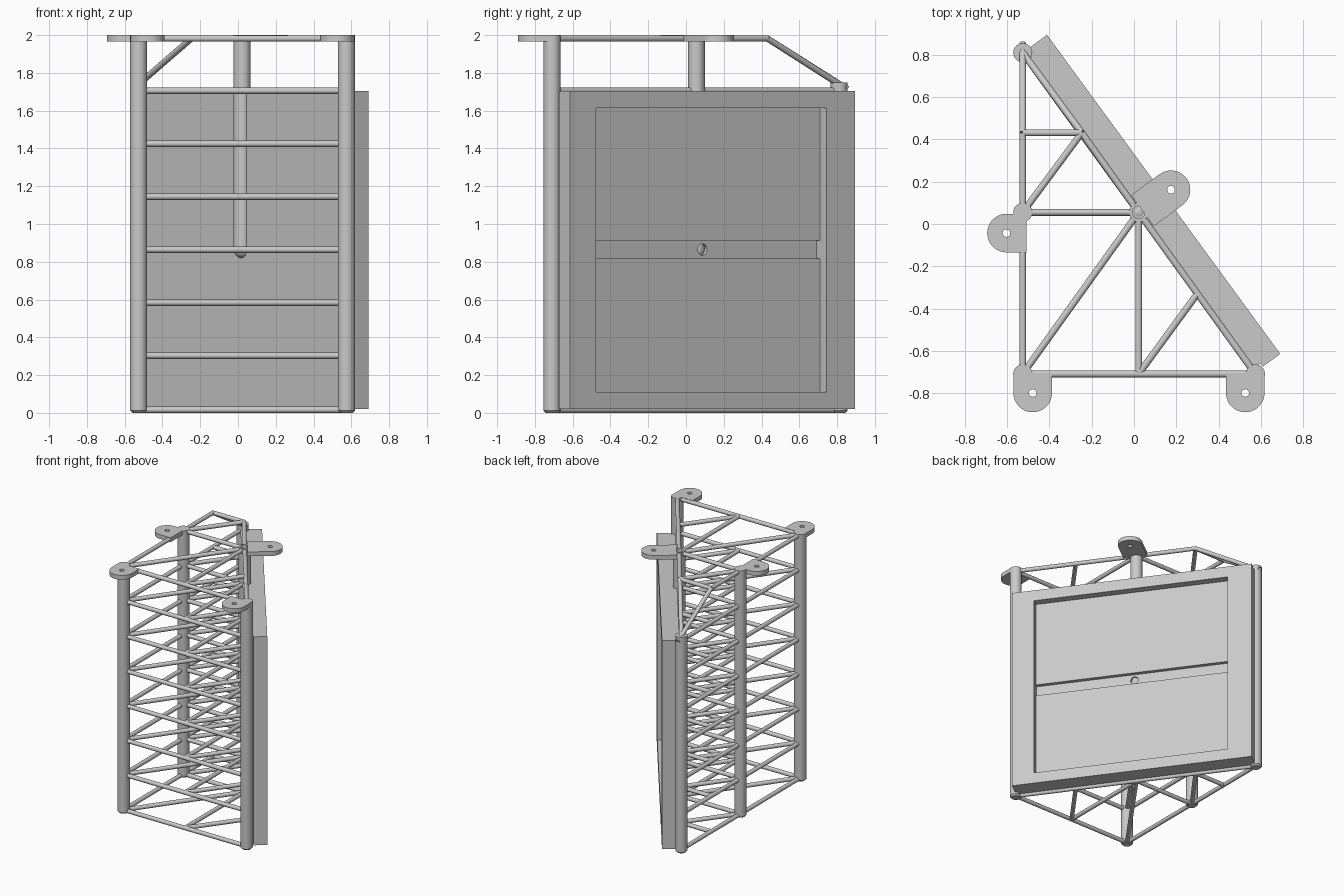
import bpy, bmesh, math
from mathutils import Vector, Matrix

cube = bpy.data.objects.get("Cube")
if cube:
    bpy.data.objects.remove(cube, do_unlink=True)

grey = bpy.data.materials.new("painted_steel_grey")
grey.use_nodes = True
colour = (0.59, 0.59, 0.59, 1)
grey.diffuse_color = colour
grey.node_tree.nodes["Principled BSDF"].inputs["Base Color"].default_value = colour

# Plan of the frame: corner posts, mid posts and rail joints
A, B, C = (-.526, -.709), (.574, -.709), (-.526, .81)
D, E = (-.526, .055), (.022, .055)
F, G, H, J = (-.247, .431), (-.526, .431), (.022, -.709), (.298, -.332)
RAIL, POST, BORE = .0165, .045, .03
ALONG = Vector((-.59, .807, 0))      # along the sloping side
OUT = Vector((.807, .59, 0))         # outward from the sloping side
UP = Vector((0, 0, 1))


def finish(name, mesh, smooth=True):
    obj = bpy.data.objects.new(name, mesh)
    bpy.context.collection.objects.link(obj)
    mesh.materials.clear()
    mesh.materials.append(grey)
    if smooth:
        bpy.ops.object.select_all(action='DESELECT')
        obj.select_set(True)
        bpy.context.view_layer.objects.active = obj
        bpy.ops.object.shade_smooth_by_angle(angle=math.radians(35))
    return obj


def from_bmesh(name, bm, smooth=True):
    bmesh.ops.recalc_face_normals(bm, faces=bm.faces)
    mesh = bpy.data.meshes.new(name)
    bm.to_mesh(mesh)
    bm.free()
    return finish(name, mesh, smooth)


def evaluated_mesh(obj):
    graph = bpy.context.evaluated_depsgraph_get()
    return bpy.data.meshes.new_from_object(obj.evaluated_get(graph))


def add_rod(bm, p, q, radius, sides=14):
    p, q = Vector(p), Vector(q)
    turn = (q - p).to_track_quat('Z', 'Y').to_matrix().to_4x4()
    bmesh.ops.create_cone(bm, cap_ends=True, segments=sides, radius1=radius,
                          radius2=radius, depth=(q - p).length,
                          matrix=Matrix.Translation((p + q) / 2) @ turn)


def rod(name, p, q, radius, sides=32):
    bm = bmesh.new()
    add_rod(bm, p, q, radius, sides)
    return from_bmesh(name, bm)


def lathe(name, centre, profile, sides=32):
    bm = bmesh.new()
    verts = [bm.verts.new((r, 0, z)) for r, z in profile]
    edges = [bm.edges.new(pair) for pair in zip(verts, verts[1:])]
    bmesh.ops.spin(bm, geom=verts + edges, cent=(0, 0, 0), axis=UP,
                   angle=math.tau, steps=sides)
    bmesh.ops.remove_doubles(bm, verts=bm.verts, dist=.0005)
    obj = from_bmesh(name, bm)
    obj.location = (*centre, 0)


def post(name, centre, top):
    lathe(name, centre, [(0, 0), (POST - .012, 0), (POST, .012), (POST, top), (0, top)])


def truss(name, pairs, z, trim=0, slopes=()):
    # trim stops the rails at the wall of the hollow post
    bm = bmesh.new()
    for p, q in pairs:
        p, end = Vector(p), Vector(q)
        if q == E:
            end -= (end - p).normalized() * trim
        add_rod(bm, (*p, 0), (*end, 0), RAIL)
    for p, q, drop in slopes:
        add_rod(bm, (*p, 0), (*q, -drop), RAIL)
    obj = from_bmesh(name, bm)
    obj.location.z = z
    return obj


# Posts
post("front_right_post", A, 2)
post("front_left_post", B, 2)
post("side_post", D, 2)
post("rear_post", C, 1.75)

# Hollow post with an elbow turning out into the panel
ELBOW = .865
lathe("hollow_lift_post", E, [(0, ELBOW), (POST, ELBOW), (POST, 2), (BORE, 2),
                              (BORE, ELBOW + .04), (0, ELBOW + .04)])
corner = Vector((*E, ELBOW))
rod("elbow_outlet", corner, corner + OUT * .02, POST)
bm = bmesh.new()
bmesh.ops.create_uvsphere(bm, u_segments=32, v_segments=16, radius=POST,
                          matrix=Matrix.Translation(corner))
from_bmesh("elbow_joint", bm)

# Horizontal trusses, repeated up the height
web = [(A, B), (A, D), (D, E), (A, E), (H, E), (H, J), (D, F), (G, F), (B, E)]
lower = truss("lower_truss", web + [(D, C), (C, E)], .0165)
upper = truss("upper_truss", web + [(D, C), (C, E)], .864, .036)
for i in (1, 2, 4, 5, 6):
    level = (lower if i < 3 else upper).copy()
    level.location.z = .0225 + .2805 * i
    bpy.context.collection.objects.link(level)

# Top truss with rails sloping down to the shorter rear post
truss("top_truss", web + [(D, G), (F, E)], 1.982, .036,
      [(G, (-.526, .855), .268), (F, C, .242)])


# Lifting lugs: rounded plates with a hole
def lug(name, centre, direction, length, radius=.091, thick=.035):
    d = Vector(direction).normalized()
    side = Vector((-d.y, d.x))
    c = Vector(centre)
    arc = [c + radius * (math.cos(a) * side + math.sin(a) * d)
           for a in (math.pi * i / 24 for i in range(25))]
    outline = [c + radius * side - d * length] + arc + [c - radius * side - d * length]
    hole = [c + .018 * Vector((math.cos(a), math.sin(a)))
            for a in (math.tau * i / 20 for i in range(20))]
    curve = bpy.data.curves.new(name, 'CURVE')
    curve.dimensions = '2D'
    curve.fill_mode = 'BOTH'
    curve.extrude = thick / 2
    for ring in (outline, hole):
        spline = curve.splines.new('POLY')
        spline.points.add(len(ring) - 1)
        for point, co in zip(spline.points, ring):
            point.co = (co.x, co.y, 0, 1)
        spline.use_cyclic_u = True
    temp = bpy.data.objects.new(name + "_outline", curve)
    bpy.context.collection.objects.link(temp)
    mesh = evaluated_mesh(temp)
    bpy.data.objects.remove(temp, do_unlink=True)
    obj = finish(name, mesh)
    obj.location.z = 2 - thick / 2


lug("front_right_lug", (-.479, -.799), (0, -1), .094)
lug("front_left_lug", (.526, -.799), (0, -1), .094)
lug("side_lug", (-.603, -.043), (-1, 0), .095)
lug("slope_lug", (.175, .162), OUT.xy, .168)


# Panel on the sloping side
def slab(s, off, z):
    bm = bmesh.new()
    bmesh.ops.create_cube(bm, size=1)
    for v in bm.verts:
        pick = [lo + (c + .5) * (hi - lo) for c, (lo, hi) in zip(v.co, (s, off, z))]
        v.co = ALONG * pick[0] + OUT * pick[1] + UP * pick[2]
    return bm


def sink(bm, s, z, face, depth):
    # Push the faces inside the s and z limits inwards
    chosen = []
    for f in bm.faces:
        c = f.calc_center_median()
        if (s[0] < c.dot(ALONG) < s[1] and z[0] < c.z < z[1]
                and abs(c.dot(OUT) - face) < .005):
            chosen.append(f)
    new = bmesh.ops.extrude_face_region(bm, geom=chosen)["geom"]
    bmesh.ops.translate(bm, vec=-OUT * depth,
                        verts=[v for v in new if isinstance(v, bmesh.types.BMVert)])
    bmesh.ops.delete(bm, geom=[f for f in chosen if f.is_valid], context='FACES_ONLY')


FACE, BACK = .196, .095
HEIGHT, OPENING = (.02, 1.705), (-.733, .779)
POCKET, GROOVE = (.11, 1.615), (.818, .912)
backing = from_bmesh("panel_backing", slab((-.885, .94), (.047, BACK), HEIGHT), False)
bm = slab((-.904, .965), (BACK, FACE), HEIGHT)
bmesh.ops.recalc_face_normals(bm, faces=bm.faces)
cuts = [(ALONG * s, ALONG) for s in OPENING] + [(UP * z, UP) for z in POCKET + GROOVE]
for co, normal in cuts:
    bmesh.ops.bisect_plane(bm, geom=bm.verts[:] + bm.edges[:] + bm.faces[:],
                           plane_co=co, plane_no=normal)
sink(bm, OPENING, POCKET, FACE, .06)
sink(bm, OPENING, GROOVE, FACE - .06, .03)
bmesh.ops.dissolve_limit(bm, angle_limit=.01, verts=bm.verts, edges=bm.edges)
panel = from_bmesh("sloping_panel", bm, False)

# Round outlet hole through the panel, and room for the post in the backing
middle = ALONG * .03 + UP * ELBOW
outlet = rod("outlet_cutter", middle + OUT * .065, middle + OUT * .15, BORE)
shaft = rod("post_cutter", corner, corner + UP, POST - .002)
for target, cutter in ((panel, outlet), (backing, outlet), (backing, shaft)):
    cutter.hide_render = True
    mod = target.modifiers.new(cutter.name, 'BOOLEAN')
    mod.operation = 'DIFFERENCE'
    mod.solver = 'EXACT'
    mod.object = cutter
    cut_mesh = evaluated_mesh(target)
    target.modifiers.clear()
    target.data = cut_mesh
for cutter in (outlet, shaft):
    bpy.data.objects.remove(cutter, do_unlink=True)
